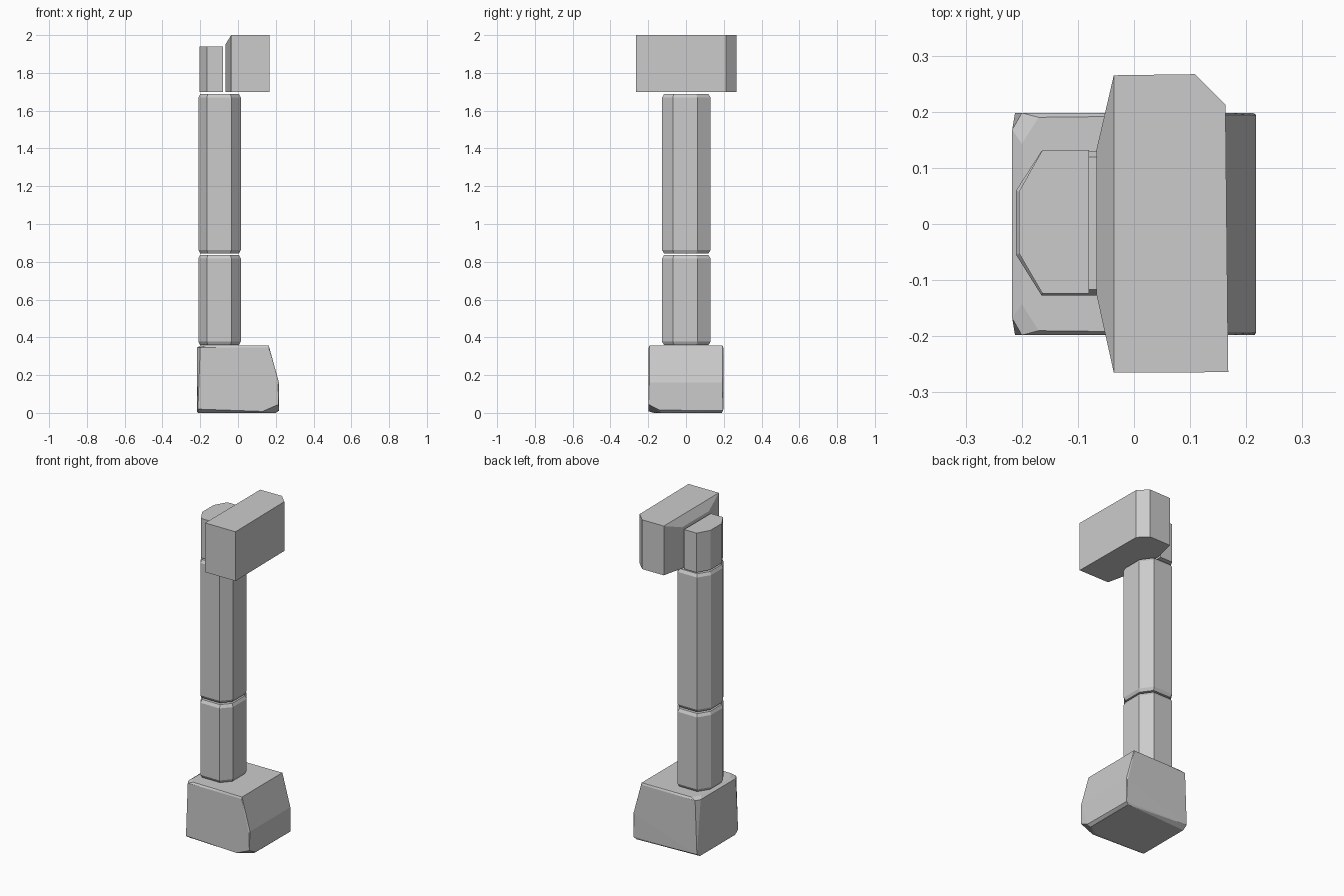
import bpy, bmesh

cube = bpy.data.objects.get("Cube")
if cube:
    bpy.data.objects.remove(cube)

grey = bpy.data.materials.new("plain_grey")
grey.use_nodes = True
COLOR = (0.6, 0.6, 0.6, 1)
grey.diffuse_color = COLOR
grey.node_tree.nodes["Principled BSDF"].inputs["Base Color"].default_value = COLOR


def hull(name, points):
    """Flat-faced convex block around a few corner points."""
    bm = bmesh.new()
    verts = [bm.verts.new(p) for p in points]
    result = bmesh.ops.convex_hull(bm, input=verts)
    loose = {g for g in result["geom_interior"] + result["geom_unused"]
             if isinstance(g, bmesh.types.BMVert)}
    bmesh.ops.delete(bm, geom=list(loose), context='VERTS')
    bmesh.ops.dissolve_limit(bm, angle_limit=0.01, verts=bm.verts[:], edges=bm.edges[:])
    bmesh.ops.recalc_face_normals(bm, faces=bm.faces[:])
    mesh = bpy.data.meshes.new(name)
    bm.to_mesh(mesh)
    bm.free()
    mesh.materials.append(grey)
    obj = bpy.data.objects.new(name, mesh)
    bpy.context.collection.objects.link(obj)
    return obj


def ring(profile, z, inset=0.0, center=(-0.098, 0.002)):
    """Profile placed at height z, shrunk toward the column axis."""
    k = 1 - inset
    return [(center[0] + (x - center[0]) * k, center[1] + (y - center[1]) * k, z)
            for x, y in profile]


# Eight-sided column, in two lengths
octagon = [(-0.21, -0.055), (-0.165, -0.127), (-0.035, -0.127), (0.015, -0.07),
           (0.015, 0.06), (-0.035, 0.13), (-0.165, 0.13), (-0.21, 0.06)]
for name, low, high in (("lower_column", 0.36, 0.835), ("upper_column", 0.845, 1.687)):
    hull(name, ring(octagon, low, 0.08) + ring(octagon, low + 0.018)
         + ring(octagon, high - 0.018) + ring(octagon, high, 0.08))

# Half-octagon stub behind the head
stub = [(-0.205, -0.052), (-0.163, -0.124), (-0.08, -0.124),
        (-0.08, 0.132), (-0.163, 0.132), (-0.205, 0.058)]
hull("head_stub", ring(stub, 1.7) + ring(stub, 1.94))

# Head block: cut corner on one side, tapered collar on the other
head = [(-0.036, -0.265), (0.168, -0.264), (0.163, 0.213), (0.109, 0.267), (-0.036, 0.265)]
collar = [(-0.067, -0.125), (-0.067, 0.132)]
hull("head_block", ring(head + collar, 1.7) + ring(collar, 1.95) + ring(head, 2.0))

# Base block: sloped side, worn corners
base = []
for s in (-1, 1):
    y = 0.198 * s
    base += [(-0.217, y * 0.85, 0.345), (-0.2, y, 0.345), (-0.2, y * 0.72, 0.356),
             (-0.17, y * 0.96, 0.356), (0.163, y * 0.98, 0.356), (0.163, y, 0.345),
             (-0.217, y * 0.85, 0.008), (-0.212, y, 0.02), (-0.212, y * 0.85, 0),
             (0.217, y * 0.98, 0.16), (0.212, y, 0.15)]
base += [(0.13, -0.198, 0.008), (0.215, -0.198, 0.045), (0.217, -0.14, 0.015),
         (0.13, -0.17, 0), (0.2, -0.13, 0), (0.217, 0.195, 0.012), (0.2, 0.19, 0)]
hull("base_block", base)
